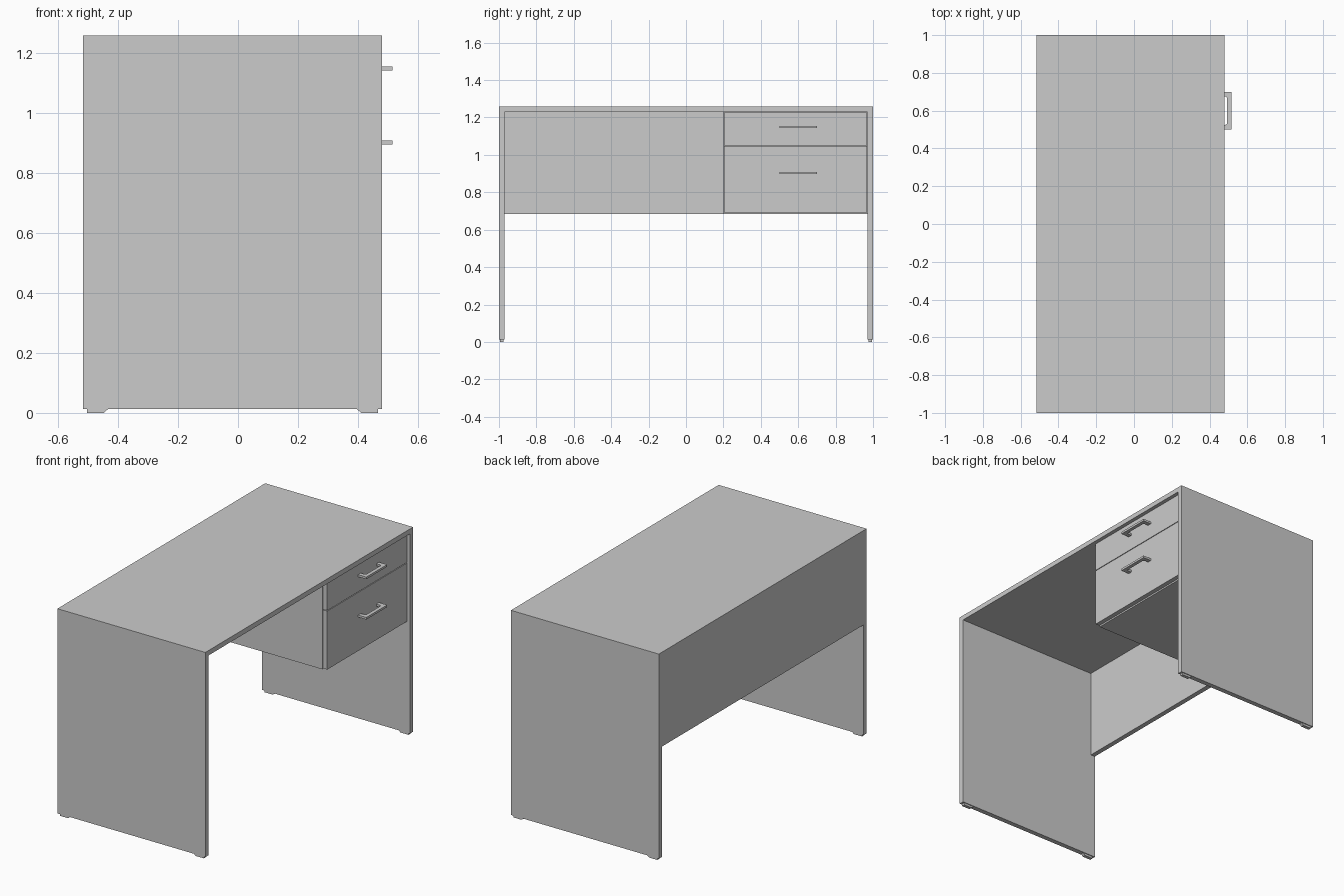
import bpy, bmesh
from mathutils import Vector

if "Cube" in bpy.data.objects:
    bpy.data.objects.remove(bpy.data.objects["Cube"])


def box(name, lo, hi):
    """Axis-aligned box between two corners."""
    bm = bmesh.new()
    bmesh.ops.create_cube(bm, size=1)
    lo, hi = Vector(lo), Vector(hi)
    for v in bm.verts:
        v.co = Vector([(lo[i] + hi[i]) / 2 + v.co[i] * (hi[i] - lo[i]) for i in range(3)])
    return finish(name, bm)


def prism(name, points, offset):
    """Closed profile extruded along the offset vector."""
    bm = bmesh.new()
    face = bm.faces.new([bm.verts.new(p) for p in points])
    out = bmesh.ops.extrude_face_region(bm, geom=[face])
    bmesh.ops.translate(bm, vec=offset,
                        verts=[g for g in out["geom"] if isinstance(g, bmesh.types.BMVert)])
    return finish(name, bm)


def finish(name, bm):
    bmesh.ops.recalc_face_normals(bm, faces=bm.faces)
    mesh = bpy.data.meshes.new(name)
    bm.to_mesh(mesh)
    bm.free()
    obj = bpy.data.objects.new(name, mesh)
    bpy.context.collection.objects.link(obj)
    return obj


BACK, FRONT, T = -0.517, 0.48, 0.03
FOOT_H, TOP = 0.013, 1.26
UNDER = TOP - T

# Desk top and modesty panel at the back
box("desk_top", (BACK, -1, UNDER), (FRONT, 1, TOP))
box("back_panel", (BACK, -1 + T, 0.685), (BACK + T, 1 - T, UNDER))

# Side panels with two tapered feet each
mid = (BACK + FRONT) / 2
for side, y in (("left", -1), ("right", 1 - T)):
    box(f"{side}_side_panel", (BACK, y, FOOT_H), (FRONT, y + T, UNDER))
    for end, s in (("back", -1), ("front", 1)):
        profile = [(0.485, FOOT_H), (0.485, 0), (0.43, 0), (0.415, FOOT_H)]
        prism(f"{side}_{end}_foot",
              [(mid + s * a, y + 0.005, z) for a, z in profile], (0, T - 0.01, 0))

# Drawer cabinet
Y0, Y1 = 0.20, 1 - T
box("drawer_cabinet", (BACK + T, Y0, 0.685), (0.428, Y1, UNDER))

# Drawer fronts with bracket-shaped pulls
FACE = 0.46
for name, z0, z1, zh in (("upper", 1.051, 1.227, 1.149), ("lower", 0.691, 1.047, 0.903)):
    box(f"{name}_drawer_front", (0.432, Y0 + 0.002, z0), (FACE, Y1 - 0.002, z1))
    half = [(FACE, 0.10), (0.515, 0.10)]
    inner = [(0.493, 0.068), (0.485, 0.075), (FACE, 0.075)]
    outline = ([(x, -d) for x, d in reversed(inner)] + [(x, d) for x, d in inner]
               + half + [(x, -d) for x, d in reversed(half)])
    prism(f"{name}_drawer_handle",
          [(x, 0.60 + d, zh - 0.0065) for x, d in outline], (0, 0, 0.013))
